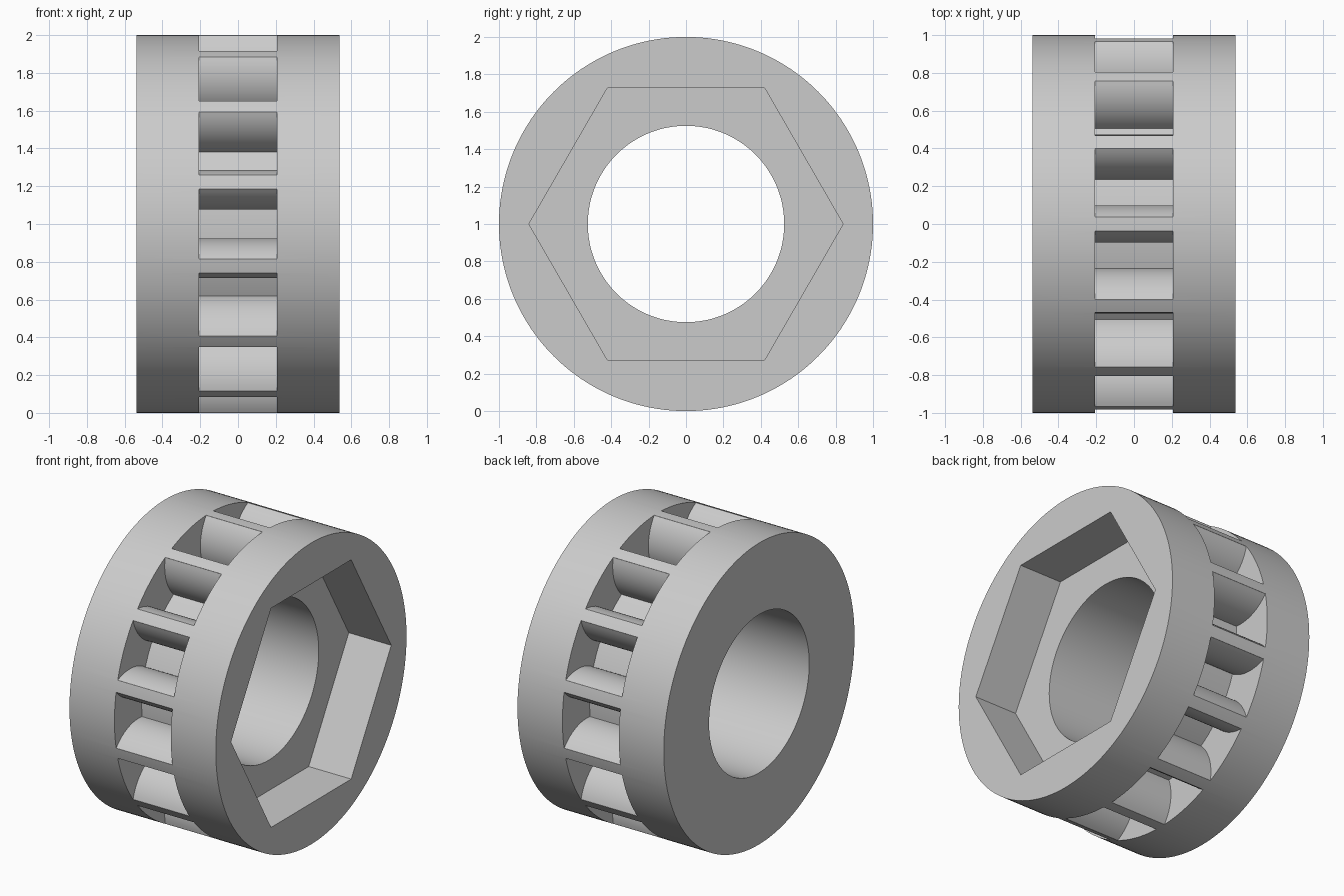
import bpy, bmesh
from math import sin, cos, pi, radians, hypot, atan2

if "Cube" in bpy.data.objects:
    bpy.data.objects.remove(bpy.data.objects["Cube"])

HALF_WIDTH = 0.537      # half length along the bore axis
POCKET_HALF = 0.207     # half width of the slotted band
BORE, OUTER = 0.525, 1.0
HEX_RADIUS, HEX_FLOOR = 0.84, 0.225
POCKETS = 14
STEP = 2 * pi / POCKETS

grey = bpy.data.materials.new("plain grey")
grey.use_nodes = True
grey.diffuse_color = (0.6, 0.6, 0.6, 1)
grey.node_tree.nodes["Principled BSDF"].inputs["Base Color"].default_value = (0.6, 0.6, 0.6, 1)


def finish(name, bm):
    bmesh.ops.recalc_face_normals(bm, faces=bm.faces)
    mesh = bpy.data.meshes.new(name)
    bm.to_mesh(mesh)
    bm.free()
    mesh.materials.append(grey)
    obj = bpy.data.objects.new(name, mesh)
    bpy.context.collection.objects.link(obj)
    return obj


def place(x, r, a):
    """Polar point around the bore axis; angle zero faces the front."""
    return (x, -r * cos(a), 1 + r * sin(a))


def add_prism(bm, polar, x0, x1):
    """Extrude a closed polar outline along the bore axis."""
    near = [bm.verts.new(place(x0, r, a)) for r, a in polar]
    far = [bm.verts.new(place(x1, r, a)) for r, a in polar]
    bm.faces.new(near)
    bm.faces.new(far[::-1])
    n = len(polar)
    for i in range(n):
        j = (i + 1) % n
        bm.faces.new((near[i], far[i], far[j], near[j]))


def cut(target, cutter):
    mod = target.modifiers.new("cut", 'BOOLEAN')
    mod.operation = 'DIFFERENCE'
    mod.solver = 'EXACT'
    mod.object = cutter
    bpy.context.view_layer.objects.active = target
    bpy.ops.object.modifier_apply(modifier=mod.name)
    bpy.data.objects.remove(cutter)


# Thick ring body with a round bore
bm = bmesh.new()
SEGMENTS = 168
section = [(-HALF_WIDTH, BORE), (-HALF_WIDTH, OUTER), (HALF_WIDTH, OUTER), (HALF_WIDTH, BORE)]
rings = [[bm.verts.new(place(x, r, 2 * pi * i / SEGMENTS)) for x, r in section]
         for i in range(SEGMENTS)]
for i, ring in enumerate(rings):
    nxt = rings[(i + 1) % SEGMENTS]
    for k in range(4):
        m = (k + 1) % 4
        bm.faces.new((ring[k], ring[m], nxt[m], nxt[k]))
body = finish("slotted_ring", bm)

# Pocket outline: bulging rib walls that narrow towards a floor
wall = []
ARC = 14
for i in range(ARC + 1):
    t = radians(53 + (110 - 53) * i / ARC)
    radial, width = 0.815 + 0.305 * cos(t), -0.206 + 0.305 * sin(t)
    wall.append((hypot(radial, width), STEP / 2 - atan2(width, radial)))
wall.insert(0, (1.15, wall[0][1]))
floor = [(wall[-1][0], 0)]
outline = wall + floor + [(r, -a) for r, a in reversed(wall)]

# Ring of pockets
bm = bmesh.new()
for p in range(POCKETS):
    add_prism(bm, [(r, a + p * STEP) for r, a in outline], -POCKET_HALF, POCKET_HALF)
cut(body, finish("pocket_cutter", bm))

# Hexagonal recess on the left end
bm = bmesh.new()
add_prism(bm, [(HEX_RADIUS, i * pi / 3) for i in range(6)], HEX_FLOOR, HALF_WIDTH + 0.1)
cut(body, finish("hex_cutter", bm))

# Smooth round surfaces, crisp edges
bpy.ops.object.select_all(action='DESELECT')
body.select_set(True)
bpy.context.view_layer.objects.active = body
bpy.ops.object.shade_smooth_by_angle(angle=radians(25))
